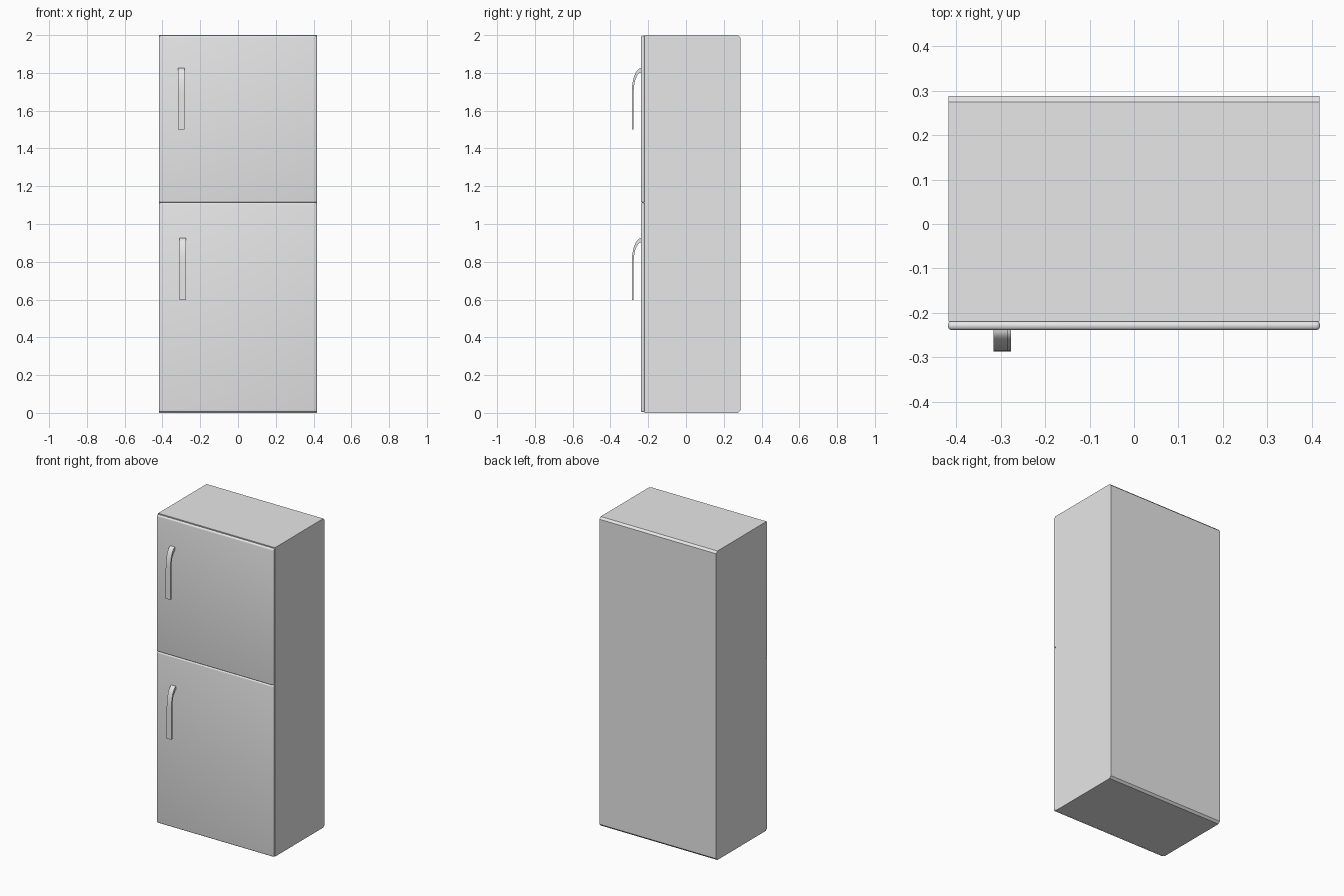
import bpy, bmesh, math

cube = bpy.data.objects.get("Cube")
if cube:
    bpy.data.objects.remove(cube, do_unlink=True)

grey = bpy.data.materials.new("light_grey")
grey.use_nodes = True
colour = (0.8, 0.8, 0.8, 1)
grey.diffuse_color = colour
grey.node_tree.nodes["Principled BSDF"].inputs["Base Color"].default_value = colour


def extrude_profile(name, points, x0, x1):
    """Extrude a closed (y, z) outline from x0 to x1."""
    bm = bmesh.new()
    face = bm.faces.new([bm.verts.new((x0, y, z)) for y, z in points])
    geom = bmesh.ops.extrude_face_region(bm, geom=[face])["geom"]
    moved = [v for v in geom if isinstance(v, bmesh.types.BMVert)]
    bmesh.ops.translate(bm, verts=moved, vec=(x1 - x0, 0, 0))
    bmesh.ops.recalc_face_normals(bm, faces=bm.faces)
    return finish(name, bm)


def finish(name, bm):
    mesh = bpy.data.meshes.new(name)
    bm.to_mesh(mesh)
    bm.free()
    mesh.materials.append(grey)
    obj = bpy.data.objects.new(name, mesh)
    bpy.context.collection.objects.link(obj)
    return obj


def smooth(obj, degrees):
    bpy.ops.object.select_all(action="DESELECT")
    obj.select_set(True)
    bpy.context.view_layer.objects.active = obj
    bpy.ops.object.shade_smooth_by_angle(angle=math.radians(degrees))


HALF_W, FRONT, BACK, SEAM = 0.418, -0.219, 0.288, 1.113
CHAMFER = 0.013

# Cabinet with chamfered back edges
extrude_profile("cabinet", [
    (FRONT, 0), (BACK - CHAMFER, 0), (BACK, CHAMFER),
    (BACK, 2 - CHAMFER), (BACK - CHAMFER, 2), (FRONT, 2)], -HALF_W, HALF_W)


# Rounded doors
def door(name, z0, z1):
    bm = bmesh.new()
    bmesh.ops.create_cube(bm, size=1)
    for v in bm.verts:
        v.co.x *= 2 * HALF_W + 0.002
        v.co.y = -0.239 if v.co.y < 0 else FRONT + 0.001
        v.co.z = z0 if v.co.z < 0 else z1
    bmesh.ops.bevel(bm, geom=list(bm.edges), offset=0.0095, segments=4,
                    profile=0.5, affect="EDGES")
    smooth(finish(name, bm), 40)


door("lower_door", 0.004, SEAM)
door("upper_door", SEAM, 1.997)


# Flat bar handles that curve back into the doors
def handle(name, x, bottom, top):
    def arc(depth, rise):
        return [(-0.238 - depth * math.cos(a), top - 0.13 + rise * math.sin(a))
                for a in (i * math.pi / 24 for i in range(13))]
    outer, inner = arc(0.049, 0.13), arc(0.039, 0.108)
    outline = [(outer[0][0], bottom)] + outer + inner[::-1] + [(inner[0][0], bottom)]
    smooth(extrude_profile(name, outline, x - 0.0165, x + 0.0165), 40)


handle("upper_handle", -0.300, 1.50, 1.825)
handle("lower_handle", -0.293, 0.597, 0.925)
